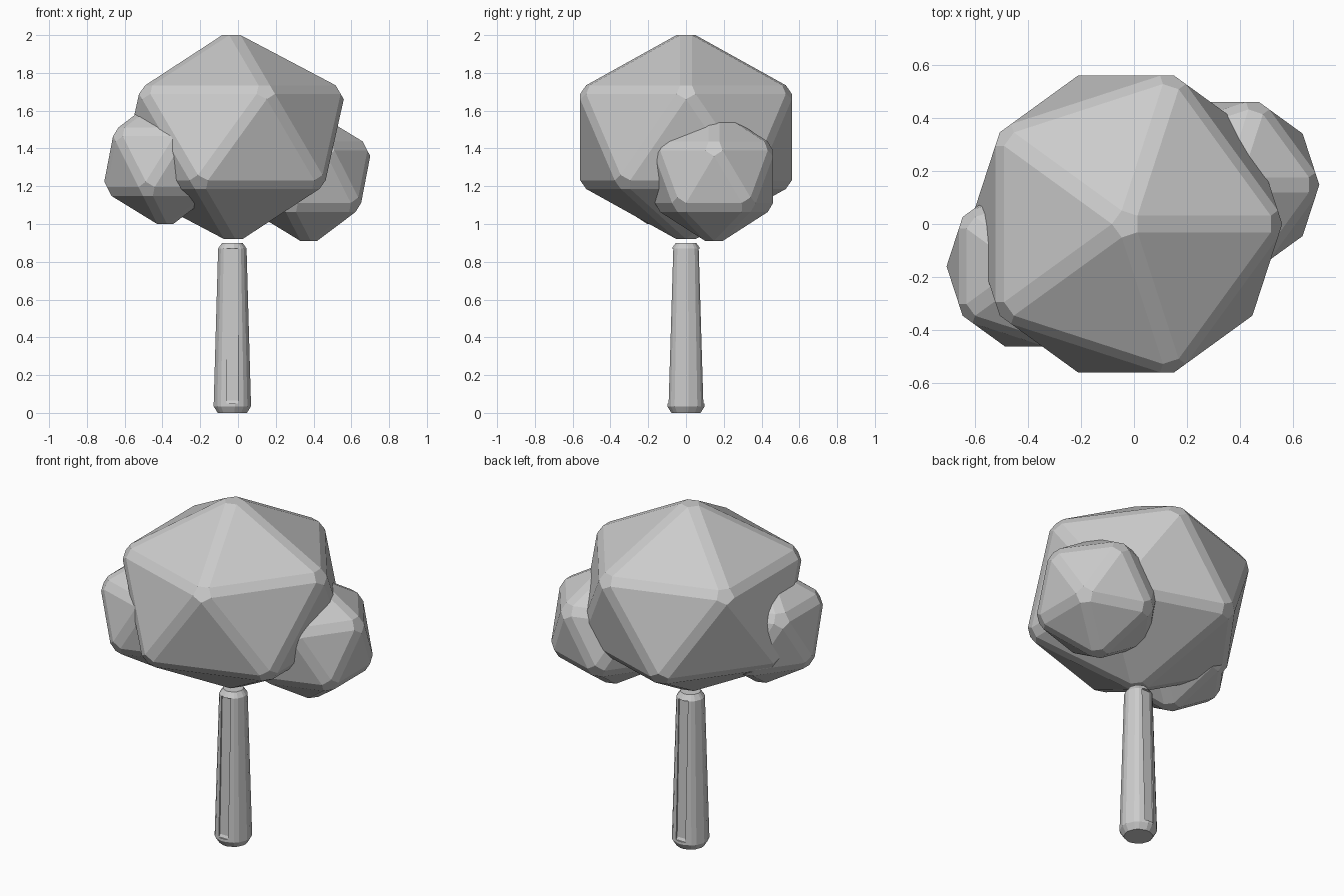
import bpy, bmesh, math
from mathutils import Vector

if "Cube" in bpy.data.objects:
    bpy.data.objects.remove(bpy.data.objects["Cube"])

grey = bpy.data.materials.new("plain_grey")
grey.diffuse_color = (0.6, 0.6, 0.6, 1)
grey.use_nodes = True
grey.node_tree.nodes["Principled BSDF"].inputs["Base Color"].default_value = grey.diffuse_color


def finish(name, bm):
    bmesh.ops.recalc_face_normals(bm, faces=bm.faces)
    me = bpy.data.meshes.new(name)
    bm.to_mesh(me)
    bm.free()
    me.materials.append(grey)
    ob = bpy.data.objects.new(name, me)
    bpy.context.collection.objects.link(ob)
    return ob


# Faceted foliage clump: bevelled icosahedron fitted to a centre and half size
def clump(name, centre, half, width):
    bm = bmesh.new()
    bmesh.ops.create_icosphere(bm, subdivisions=1, radius=1)
    bmesh.ops.bevel(bm, geom=bm.edges[:], offset=width, offset_type='OFFSET',
                    segments=1, profile=0.5, affect='EDGES')
    ext = [max(abs(v.co[i]) for v in bm.verts) for i in range(3)]
    for v in bm.verts:
        v.co = Vector([centre[i] + v.co[i] * half[i] / ext[i] for i in range(3)])
    return finish(name, bm)


clump("main_foliage", (-0.03, 0, 1.46), (0.59, 0.56, 0.54), 0.05)
clump("left_foliage", (-0.39, -0.16, 1.33), (0.318, 0.302, 0.33), 0.08)
clump("right_foliage", (0.37, 0.148, 1.25), (0.33, 0.313, 0.34), 0.08)

# Tapered trunk with chamfered ends: eight sides with chamfered corners
CX = -0.03
bm = bmesh.new()
rings = []
for z, r in ((0, 0.078), (0.035, 0.1), (0.87, 0.076), (0.9, 0.055)):
    ring = []
    for k in range(8):
        for d in (-8, 8):
            a = math.radians(45 * k + d)
            ring.append(bm.verts.new((CX + r * math.cos(a), r * math.sin(a), z)))
    rings.append(ring)
for lo, hi in zip(rings, rings[1:]):
    for i in range(16):
        j = (i + 1) % 16
        bm.faces.new((lo[i], lo[j], hi[j], hi[i]))
bm.faces.new(rings[0][::-1])
bm.faces.new(rings[-1])
trunk = finish("trunk", bm)

# Shallow upright grooves in the front and back of the trunk
for side, name in ((-1, "front_groove_cutter"), (1, "back_groove_cutter")):
    bm = bmesh.new()
    pts = [(0.05, 0.2), (0.05, 0.09), (0.065, 0.082), (0.87, 0.06), (0.87, 0.2)]
    a, b = [[bm.verts.new((CX + x, side * y, z)) for z, y in pts] for x in (-0.03, 0.03)]
    bm.faces.new(a)
    bm.faces.new(b[::-1])
    for i in range(5):
        j = (i + 1) % 5
        bm.faces.new((a[i], b[i], b[j], a[j]))
    cutter = finish(name, bm)
    cutter.hide_render = True
    cutter.hide_viewport = True
    mod = trunk.modifiers.new(name, 'BOOLEAN')
    mod.operation = 'DIFFERENCE'
    mod.solver = 'EXACT'
    mod.object = cutter
